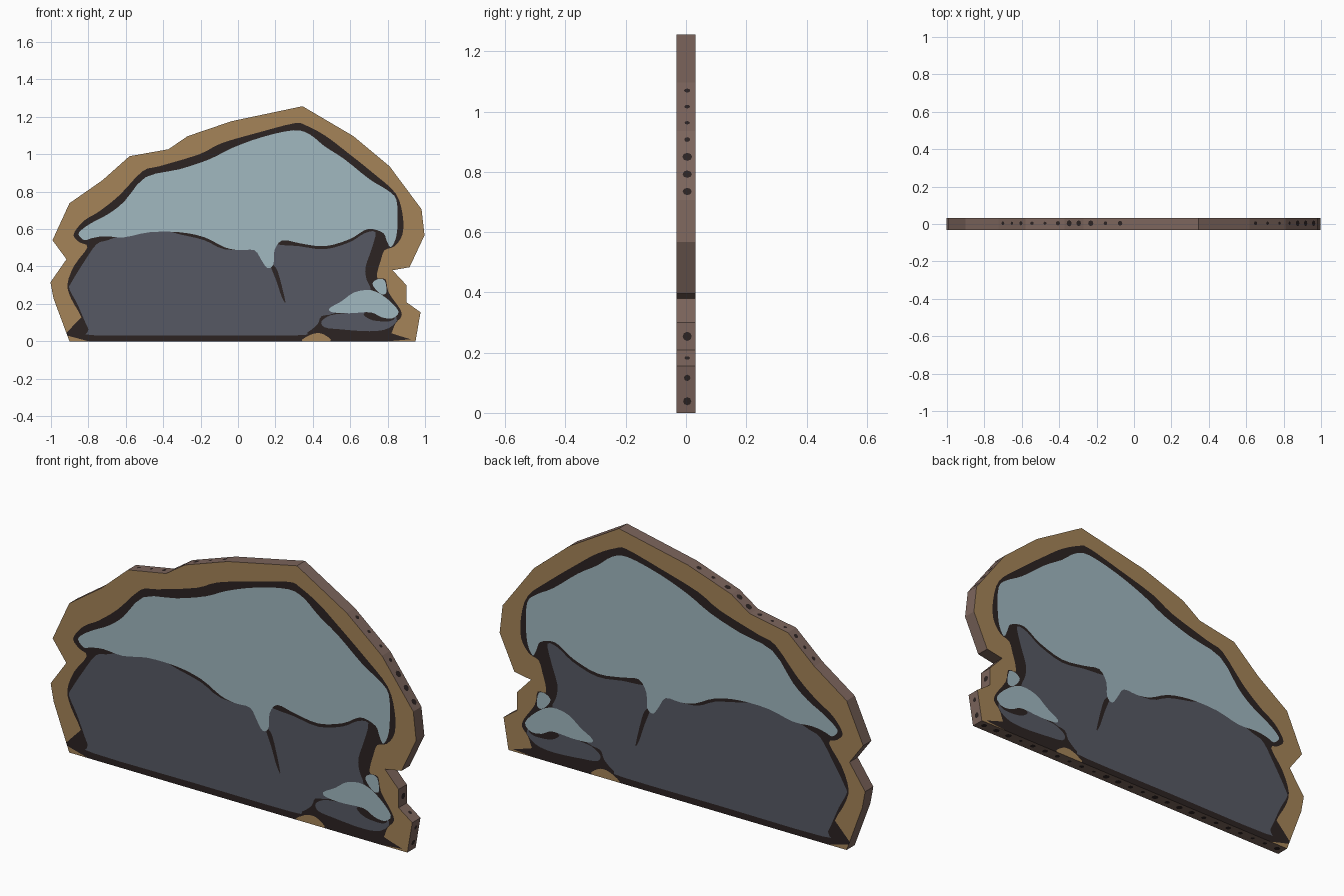
import bpy, bmesh, math, random
from mathutils import Vector
from mathutils.geometry import delaunay_2d_cdt

if "Cube" in bpy.data.objects:
    bpy.data.objects.remove(bpy.data.objects["Cube"])

random.seed(4)
HALF = 0.032          # half thickness of the board
GRID = 187.0          # tracing units per model unit (origin of trace: 238.5, 342)


def trace(pts):
    return [Vector(((x - 238.5) / GRID, (342 - z) / GRID)) for x, z in pts]


def smooth(pts, steps=3):
    """Closed Catmull-Rom curve through the points, kept above the ground."""
    out, n = [], len(pts)
    for i in range(n):
        a, b, c, d = (pts[(i + k) % n] for k in (-1, 0, 1, 2))
        for s in range(steps):
            t = s / steps
            p = 0.5 * (2 * b + (c - a) * t + (2 * a - 5 * b + 4 * c - d) * t ** 2
                       + (3 * b - a - 3 * c + d) * t ** 3)
            out.append(Vector((p.x, max(p.y, 0.0))))
    return out


def inside(p, poly):
    hit = False
    for i, a in enumerate(poly):
        b = poly[i - 1]
        if (a.y > p.y) != (b.y > p.y):
            if p.x < a.x + (p.y - a.y) / (b.y - a.y) * (b.x - a.x):
                hit = not hit
    return hit


def material(name, rgb):
    m = bpy.data.materials.new(name)
    lin = [((c / 255 + 0.055) / 1.055) ** 2.4 for c in rgb]
    m.diffuse_color = (*lin, 1.0)
    m.use_nodes = True
    m.node_tree.nodes["Principled BSDF"].inputs["Base Color"].default_value = m.diffuse_color
    return m


WOOD, INK, ROCK, SNOW, EDGE = range(5)
mats = [material("tan wood", (165, 132, 88)), material("dark outline", (44, 35, 34)),
        material("grey rock", (86, 89, 100)), material("pale snow", (161, 184, 192)),
        material("brown board edge", (124, 101, 92))]


def make_object(name, bm):
    me = bpy.data.meshes.new(name)
    bm.to_mesh(me)
    bm.free()
    for m in mats:
        me.materials.append(m)
    ob = bpy.data.objects.new(name, me)
    bpy.context.collection.objects.link(ob)
    return ob


# Angular board silhouette
outline = trace([(70, 342), (54, 299), (51, 283), (67, 260), (53, 241), (70, 204),
                 (103, 181), (130, 157), (169, 150), (188, 137), (232, 122), (303, 107),
                 (354, 137), (390, 167), (422, 210), (425, 236), (410, 268), (393, 271),
                 (407, 286), (407, 303), (421, 313), (416, 342)])

# Painted regions, from bottom layer to top layer
ink = [(89, 342), (82, 318), (72, 300), (68, 285), (75, 266), (88, 248), (80, 243),
       (74, 236), (80, 226), (88, 219), (100, 212), (120, 196), (143, 172), (160, 167),
       (200, 155), (222, 144), (260, 133), (295, 124), (306, 126), (325, 136),
       (345, 151), (375, 175), (396, 194), (403, 215), (403, 235), (395, 247),
       (385, 251), (381, 262), (378, 272), (378, 279), (386, 280), (389, 293),
       (400, 309), (402, 317), (396, 324), (392, 334), (388, 342)]
base_gap = [(303, 342), (308, 337), (316, 334), (324, 335), (331, 342)]
rock = [(95, 336), (89, 330), (78, 305), (70, 290), (72, 283), (85, 262), (97, 245),
        (108, 241), (125, 235), (150, 228), (180, 235), (205, 241), (225, 250),
        (255, 250), (270, 245), (285, 246), (300, 247), (325, 250), (350, 243),
        (365, 234), (376, 233), (372, 250), (366, 268), (367, 280), (371, 291),
        (360, 300), (335, 314), (322, 317), (318, 325), (308, 333), (298, 336),
        (200, 336)]
small_rock = [(322, 322), (331, 316), (345, 314), (370, 310), (397, 318), (389, 329),
              (370, 332), (340, 330), (325, 328)]
crack = [(271, 266), (276, 268), (280, 278), (286, 303), (282, 297), (277, 282)]
ledge_shadow = [(364, 315), (372, 312), (382, 317), (395, 318), (390, 322), (373, 321)]
snow_cap = [(79, 235), (84, 229), (95, 222), (110, 214), (125, 202), (146, 178),
            (180, 170), (210, 160), (232, 149), (262, 138), (294, 131), (310, 135),
            (325, 147), (345, 160), (370, 180), (388, 191), (397, 201), (398, 225),
            (396, 240), (391, 248), (387, 241), (384, 234), (374, 230), (365, 231),
            (350, 240), (325, 247), (300, 244), (283, 241), (275, 251), (274, 265),
            (268, 269), (262, 261), (255, 251), (240, 251), (225, 248), (205, 238),
            (180, 233), (150, 233), (125, 238), (105, 237), (92, 239), (85, 241)]
snow_ledge = [(330, 309), (342, 302), (355, 293), (372, 291), (387, 299), (399, 312),
              (393, 319), (382, 318), (371, 313), (350, 314), (333, 313)]
snow_blob = [(373, 284), (378, 280), (385, 281), (387, 293), (382, 295), (376, 290)]

layers = [(outline, WOOD)]
for pts, col in ((ink, INK), (base_gap, WOOD), (rock, ROCK), (small_rock, ROCK),
                 (crack, INK), (ledge_shadow, INK), (snow_cap, SNOW),
                 (snow_ledge, SNOW), (snow_blob, SNOW)):
    layers.append((smooth(trace(pts)), col))

# Cut the board face along every painted contour
verts, edges = [], []
for poly, _ in layers:
    n, start = len(poly), len(verts)
    verts += poly
    edges += [(start + i, start + (i + 1) % n) for i in range(n)]
pts2d, _, tris, *_ = delaunay_2d_cdt(verts, edges, [], 0, 1e-5)

# Painted board: front, back and edge walls
bm = bmesh.new()
front = [bm.verts.new((p.x, -HALF, p.y)) for p in pts2d]
back = [bm.verts.new((p.x, HALF, p.y)) for p in pts2d]
kept = {}
for tri in tris:
    centre = sum((pts2d[i] for i in tri), Vector((0, 0))) / len(tri)
    if not inside(centre, outline):
        continue
    col = [c for poly, c in layers if inside(centre, poly)][-1]
    bm.faces.new([front[i] for i in tri]).material_index = col
    bm.faces.new([back[i] for i in reversed(tri)]).material_index = col
    for k in range(len(tri)):
        kept[(tri[k - 1], tri[k])] = True
for a, b in kept:
    if (b, a) not in kept:
        bm.faces.new((front[b], front[a], back[a], back[b])).material_index = EDGE
bmesh.ops.delete(bm, geom=[v for v in bm.verts if not v.link_faces], context='VERTS')
bmesh.ops.recalc_face_normals(bm, faces=bm.faces)
make_object("painted_board", bm)

# Dark knots along the board edge
bm = bmesh.new()
for i in (6, 7, 8, 9, 12, 13, 18, 19, 20, 21):
    a, b = outline[i], outline[(i + 1) % len(outline)]
    along = (b - a).normalized()
    normal = Vector((-along.y, 0, along.x))
    along = Vector((along.x, 0, along.y))
    count = max(1, round((b - a).length / 0.075))
    for k in range(count):
        p = a.lerp(b, (k + 0.5) / count)
        centre = Vector((p.x, 0.004, p.y)) + normal * 0.0006
        r = random.uniform(0.008, 0.017)
        ring = [bm.verts.new(centre + along * r * math.cos(t * math.pi / 4)
                             + Vector((0, r * math.sin(t * math.pi / 4), 0)))
                for t in range(8)]
        f = bm.faces.new(ring)
        f.material_index = INK
        f.normal_update()
        if f.normal.dot(normal) < 0:
            f.normal_flip()
make_object("edge_knots", bm)
